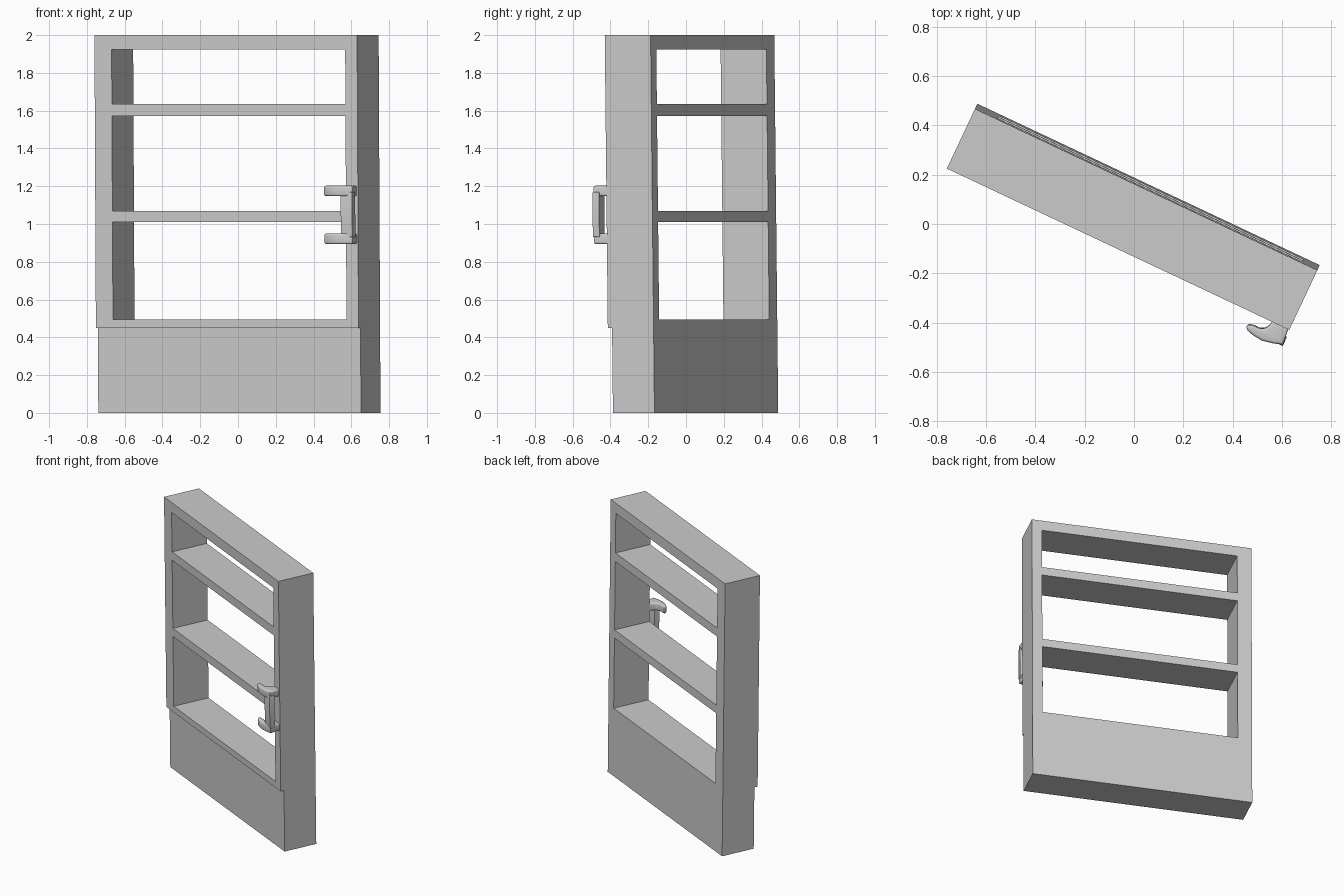
import bpy, bmesh, math
from mathutils import Vector

if "Cube" in bpy.data.objects:
    bpy.data.objects.remove(bpy.data.objects["Cube"])

# Local frame: u along the width, v into the depth, slight lean towards the front at the top
ANG = math.atan2(-0.655, 1.39)
U = Vector((math.cos(ANG), math.sin(ANG), 0))
V = Vector((-math.sin(ANG), math.cos(ANG), 0))
ORIGIN = Vector((-0.76, 0.225, 0))
WIDTH, DEPTH = 1.537, 0.268
LEFT, RIGHT = 0.1, 1.467


def place(p):
    u, v, z = p
    return ORIGIN + U * u + V * (v + 0.0115 * (2 - z)) + Vector((0, 0, z))


def prism(name, outline, z0, z1, bevel=0.0, segments=4):
    """Extrude a (u, v) outline upwards, optionally round it, then place it."""
    bm = bmesh.new()
    face = bm.faces.new([bm.verts.new((u, v, z0)) for u, v in outline])
    top = bmesh.ops.extrude_face_region(bm, geom=[face])
    verts = [g for g in top["geom"] if isinstance(g, bmesh.types.BMVert)]
    bmesh.ops.translate(bm, verts=verts, vec=(0, 0, z1 - z0))
    if bevel:
        edges = [e for e in bm.edges if abs(e.verts[0].co.z - e.verts[1].co.z) < 1e-6]
        bmesh.ops.bevel(bm, geom=edges, offset=bevel, segments=segments,
                        profile=0.5, affect='EDGES', clamp_overlap=True)
    for v in bm.verts:
        v.co = place(v.co)
    bmesh.ops.recalc_face_normals(bm, faces=bm.faces)
    mesh = bpy.data.meshes.new(name)
    bm.to_mesh(mesh)
    bm.free()
    obj = bpy.data.objects.new(name, mesh)
    bpy.context.collection.objects.link(obj)
    if bevel:
        bpy.ops.object.select_all(action='DESELECT')
        obj.select_set(True)
        bpy.context.view_layer.objects.active = obj
        bpy.ops.object.shade_smooth_by_angle(angle=math.radians(50))
    return obj


def box(name, u0, u1, v0, v1, z0, z1, bevel=0.0):
    return prism(name, [(u0, v0), (u1, v0), (u1, v1), (u0, v1)], z0, z1, bevel)


# Recessed plinth and side panels
box("plinth", 0, WIDTH, 0.025, DEPTH, 0, 0.45)
box("left_panel", 0, LEFT, 0, DEPTH, 0.45, 2)
box("right_panel", RIGHT, WIDTH, 0, DEPTH, 0.45, 2)

# Bottom board, shelves and top board
for name, z0, z1 in (("bottom_board", 0.45, 0.495), ("lower_shelf", 1.01, 1.07),
                     ("upper_shelf", 1.573, 1.635), ("top_board", 1.925, 2)):
    box(name, LEFT, RIGHT, 0, DEPTH, z0, z1)

# Handle: two curved horns joined by an upright grip
horn = [(1.53, 0.002), (1.54, -0.074), (1.50, -0.087), (1.455, -0.096),
        (1.41, -0.091), (1.384, -0.083), (1.374, -0.073), (1.378, -0.061),
        (1.395, -0.055), (1.425, -0.055), (1.445, -0.045), (1.456, -0.028), (1.462, 0.002)]
for name, z0, z1 in (("handle_lower_horn", 0.893, 0.95), ("handle_upper_horn", 1.147, 1.203)):
    prism(name, horn, z0, z1, 0.018)
box("handle_grip", 1.474, 1.541, -0.08, -0.042, 0.93, 1.17, 0.006)
